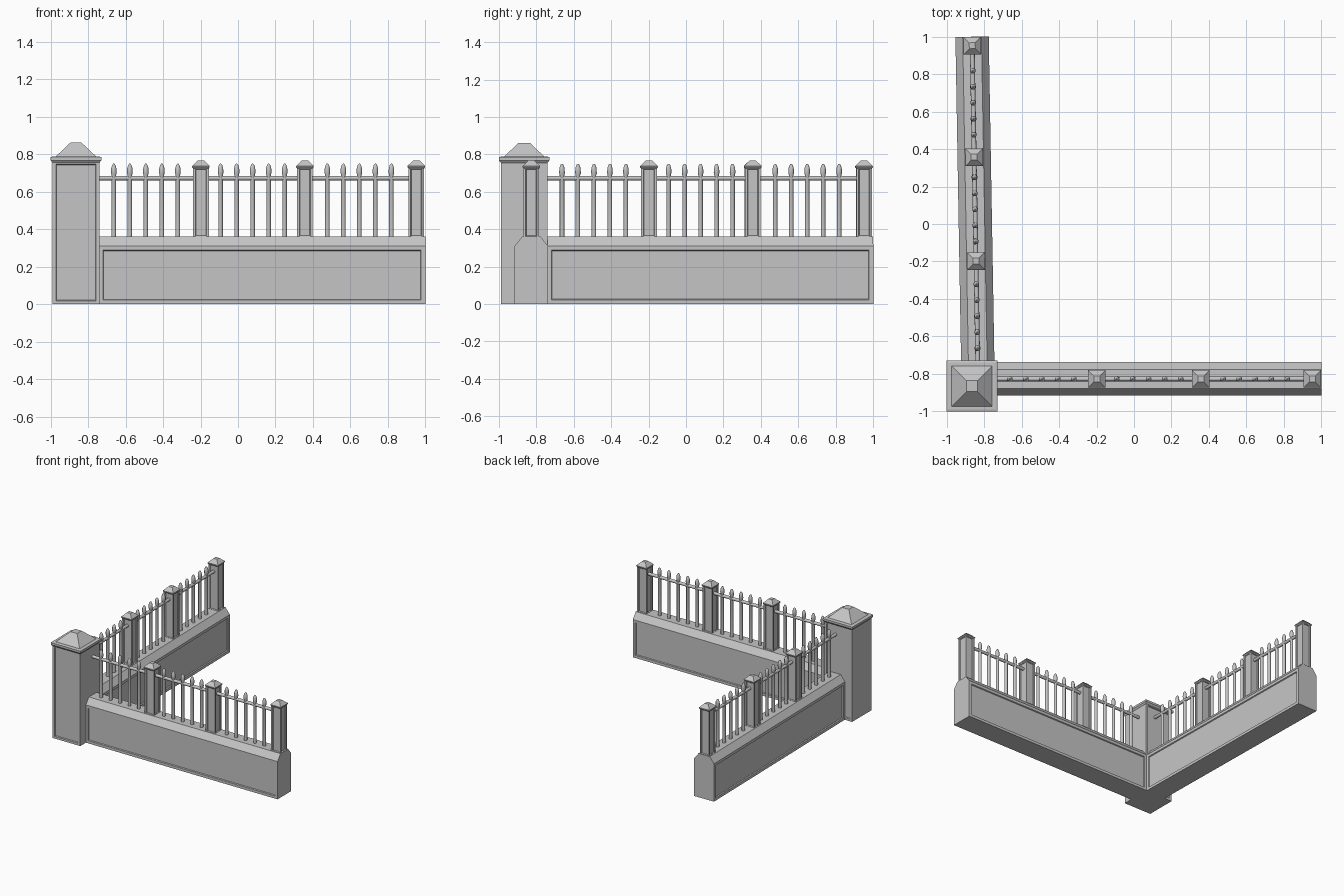
import bpy, bmesh, math
from mathutils import Matrix, Vector

cube = bpy.data.objects.get("Cube")
if cube:
    bpy.data.objects.remove(cube, do_unlink=True)

stone = bpy.data.materials.new("light_grey_stone")
stone.use_nodes = True
colour = (0.56, 0.56, 0.56, 1)
stone.diffuse_color = colour
bsdf = stone.node_tree.nodes["Principled BSDF"]
bsdf.inputs["Base Color"].default_value = colour
bsdf.inputs["Roughness"].default_value = 0.8


def finish(bm, name, matrix, smooth=False):
    bmesh.ops.recalc_face_normals(bm, faces=bm.faces)
    mesh = bpy.data.meshes.new(name)
    bm.to_mesh(mesh)
    bm.free()
    mesh.materials.append(stone)
    obj = bpy.data.objects.new(name, mesh)
    bpy.context.collection.objects.link(obj)
    obj.matrix_world = matrix
    if smooth:
        bpy.ops.object.select_all(action='DESELECT')
        obj.select_set(True)
        bpy.context.view_layer.objects.active = obj
        bpy.ops.object.shade_smooth_by_angle(angle=math.radians(50))
    return obj


def loft(rings, sides):
    """Stack regular rings of (half width, height) and close both ends."""
    bm = bmesh.new()
    stretch = 1 / math.cos(math.pi / sides)
    loops = []
    for r, z in rings:
        loops.append([bm.verts.new((r * stretch * math.cos((i + 0.5) * math.tau / sides),
                                    r * stretch * math.sin((i + 0.5) * math.tau / sides), z))
                      for i in range(sides)])
    for a, b in zip(loops, loops[1:]):
        for i in range(sides):
            j = (i + 1) % sides
            bm.faces.new((a[i], a[j], b[j], b[i]))
    bm.faces.new(loops[0][::-1])
    bm.faces.new(loops[-1])
    return bm


def recess(bm, directions, border, depth):
    """Sink a framed panel into the faces that look along the directions."""
    bmesh.ops.recalc_face_normals(bm, faces=bm.faces)
    chosen = [f for f in bm.faces
              if any(f.normal.dot(Vector(d)) > 0.99 for d in directions)]
    bmesh.ops.inset_individual(bm, faces=chosen, thickness=border, use_even_offset=True)
    bmesh.ops.inset_individual(bm, faces=chosen, thickness=0.004, depth=-depth,
                               use_even_offset=True)


FRONT_BACK = ((0, 1, 0), (0, -1, 0))
ALL_SIDES = FRONT_BACK + ((1, 0, 0), (-1, 0, 0))
LENGTH = 1.743
WALL_TOP = 0.36


def fence_run(side, frame):
    # Low wall with sloping shoulders and a sunk panel on each long side
    section = [(-0.089, 0), (0.089, 0), (0.089, 0.31),
               (0.05, WALL_TOP), (-0.05, WALL_TOP), (-0.089, 0.31)]
    bm = bmesh.new()
    end = bm.faces.new([bm.verts.new((0, y, z)) for y, z in section])
    grown = bmesh.ops.extrude_face_region(bm, geom=[end])["geom"]
    bmesh.ops.translate(bm, vec=(LENGTH, 0, 0),
                        verts=[v for v in grown if isinstance(v, bmesh.types.BMVert)])
    recess(bm, FRONT_BACK, 0.022, 0.008)
    finish(bm, side + "_low_wall", frame)

    # Small posts with pyramid caps
    for n, x in enumerate((0.545, 1.10, LENGTH - 0.048)):
        place = frame @ Matrix.Translation((x, 0, 0))
        bm = loft([(0.042, WALL_TOP - 0.01), (0.042, 0.735)], 4)
        recess(bm, ALL_SIDES, 0.012, 0.006)
        finish(bm, f"{side}_post_{n + 1}", place)
        cap = loft([(0.042, 0.725), (0.047, 0.732), (0.047, 0.738), (0.016, 0.768)], 4)
        finish(cap, f"{side}_post_cap_{n + 1}", place)

    # Round rail
    lie_down = Matrix.Translation((0, 0, 0.673)) @ Matrix.Rotation(math.pi / 2, 4, 'Y')
    finish(loft([(0.012, -0.01), (0.012, LENGTH - 0.06)], 10),
           side + "_rail", frame @ lie_down, True)

    # Pickets with bulging pointed tips, five in each bay
    for bay, start in enumerate((0.08, 0.65, 1.22)):
        for i in range(5):
            bm = loft([(0.012, WALL_TOP - 0.01), (0.012, 0.69), (0.015, 0.70),
                       (0.014, 0.725), (0.009, 0.742), (0.003, 0.75)], 8)
            finish(bm, f"{side}_picket_{bay * 5 + i + 1}",
                   frame @ Matrix.Translation((start + i * 0.0855, 0, 0)), True)


# Front run, and side run that turns slightly past a right angle
fence_run("front", Matrix.Translation((-0.743, -0.827, 0)))
fence_run("side", Matrix.Translation((-0.834, -0.743, 0))
          @ Matrix.Rotation(math.radians(91), 4, 'Z'))

# Corner pillar with a moulded cap
corner = Matrix.Translation((-0.865, -0.865, 0))
bm = loft([(0.125, 0), (0.125, 0.765)], 4)
recess(bm, FRONT_BACK, 0.018, 0.008)
finish(bm, "corner_pillar", corner)
cap = loft([(0.125, 0.755), (0.135, 0.768), (0.135, 0.785), (0.125, 0.788),
            (0.108, 0.788), (0.03, 0.862)], 4)
finish(cap, "corner_pillar_cap", corner)
